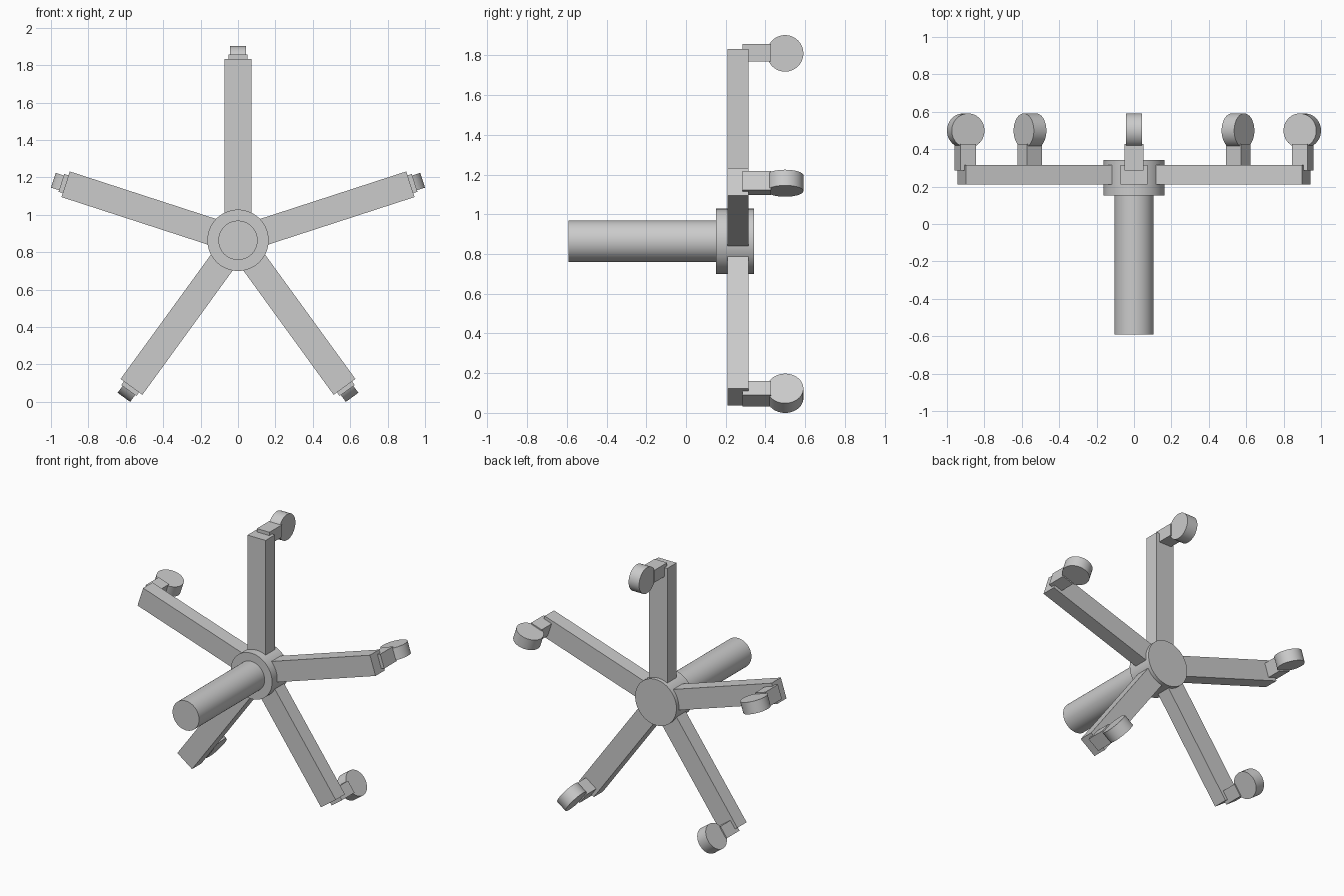
import bpy
import math
from mathutils import Matrix

if "Cube" in bpy.data.objects:
    bpy.data.objects.remove(bpy.data.objects["Cube"])

CZ = 0.864                      # height of the hub axis
CENTRE = Matrix.Translation((0, 0, CZ))


def finish(obj, name, matrix):
    obj.name = name
    obj.matrix_world = matrix
    return obj


def cylinder(name, radius, depth, matrix, sides=64):
    bpy.ops.mesh.primitive_cylinder_add(vertices=sides, radius=radius, depth=depth)
    obj = finish(bpy.context.object, name, matrix)
    bpy.ops.object.shade_smooth_by_angle(angle=math.radians(30))
    return obj


def box(name, x, y, z, spin):
    """Box from (min, max) ranges, spun about the hub axis."""
    bpy.ops.mesh.primitive_cube_add(size=1)
    obj = bpy.context.object
    ranges = (x, y, z)
    mid = [(a + b) / 2 for a, b in ranges]
    size = [b - a for a, b in ranges]
    obj.data.transform(Matrix.Translation(mid) @ Matrix.Diagonal((*size, 1)))
    return finish(obj, name, spin)


def along_y(y0, y1):
    return CENTRE @ Matrix.Translation((0, (y0 + y1) / 2, 0)) @ Matrix.Rotation(math.pi / 2, 4, 'X')


# Central column and hub, both lying along y
cylinder("column", 0.105, 0.751, along_y(-0.591, 0.16))
cylinder("hub", 0.164, 0.19, along_y(0.152, 0.342))

# Five legs, each with a castor block and wheel
for i in range(5):
    spin = CENTRE @ Matrix.Rotation(i * math.tau / 5, 4, 'Y')
    box(f"leg_{i + 1}", (-0.072, 0.072), (0.21, 0.315), (0.1, 0.969), spin)
    box(f"castor_block_{i + 1}", (-0.05, 0.05), (0.285, 0.428), (0.905, 0.993), spin)
    wheel = spin @ Matrix.Translation((0, 0.499, 0.946)) @ Matrix.Rotation(math.pi / 2, 4, 'Y')
    cylinder(f"castor_wheel_{i + 1}", 0.092, 0.083, wheel, 48)
